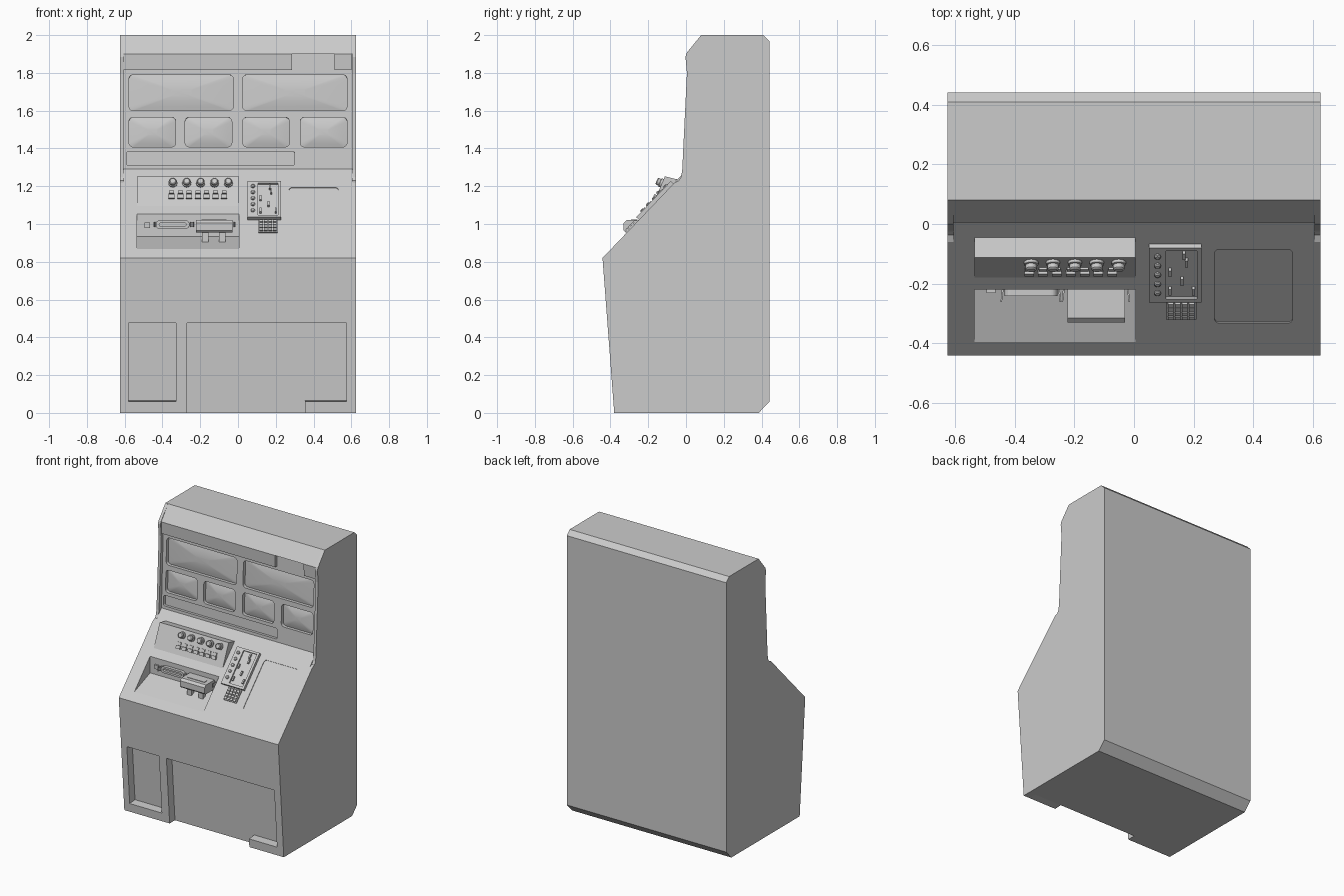
import bpy, bmesh, math
from mathutils import Vector

if "Cube" in bpy.data.objects:
    bpy.data.objects.remove(bpy.data.objects["Cube"])


def loft(name, rings, smooth=False):
    """Skin a stack of equal-length rings and cap both ends."""
    bm = bmesh.new()
    vs = [[bm.verts.new(p) for p in r] for r in rings]
    n = len(vs[0])
    for a, b in zip(vs, vs[1:]):
        for i in range(n):
            bm.faces.new((a[i], a[(i + 1) % n], b[(i + 1) % n], b[i]))
    bm.faces.new(vs[0])
    bm.faces.new(vs[-1])
    bmesh.ops.recalc_face_normals(bm, faces=bm.faces)
    me = bpy.data.meshes.new(name)
    bm.to_mesh(me)
    bm.free()
    ob = bpy.data.objects.new(name, me)
    bpy.context.collection.objects.link(ob)
    if smooth:
        bpy.ops.object.select_all(action='DESELECT')
        ob.select_set(True)
        bpy.context.view_layer.objects.active = ob
        bpy.ops.object.shade_smooth_by_angle(angle=math.radians(35))
    return ob


def prism(name, profile, x0, x1):
    return loft(name, [[(x, y, z) for y, z in profile] for x in (x0, x1)])


class Plane:
    """Slanted plane through two (y, z) points, addressed by x and world z."""
    def __init__(self, a, b):
        self.a, self.b = Vector((0, *a)), Vector((0, *b))
        self.u = (self.b - self.a).normalized()
        self.n = Vector((0, -self.u.z, self.u.y))

    def at(self, x, z, h):
        return Vector((x, 0, 0)) + self.a + self.u * ((z - self.a.z) / self.u.z) + self.n * h


def rounded(x0, x1, z0, z1, r):
    if r == 0:
        return [(x0, z0), (x1, z0), (x1, z1), (x0, z1)]
    pts = []
    for k, (cx, cz) in enumerate([(x1 - r, z1 - r), (x0 + r, z1 - r), (x0 + r, z0 + r), (x1 - r, z0 + r)]):
        for s in range(5):
            t = math.pi / 2 * (k + s / 4)
            pts.append((cx + r * math.cos(t), cz + r * math.sin(t)))
    return pts


def slab(name, pl, x0, x1, z0, z1, h0, h1, r=0):
    o = rounded(x0, x1, z0, z1, r)
    return loft(name, [[pl.at(x, z, h) for x, z in o] for h in (h0, h1)])


def knob(name, pl, x, z, stack, sides=12):
    """Round part built from (radius, height) steps."""
    rings = [[pl.at(x + r * math.cos(math.tau * i / sides),
                    z + r * math.sin(math.tau * i / sides) * pl.u.z, h)
              for i in range(sides)] for r, h in stack]
    return loft(name, rings, True)


def cut(ob, cutters):
    for c in cutters:
        c.hide_render = True
        m = ob.modifiers.new("cut", 'BOOLEAN')
        m.operation, m.solver, m.object = 'DIFFERENCE', 'EXACT', c
        bpy.context.view_layer.objects.active = ob
        bpy.ops.object.modifier_apply(modifier=m.name)
        bpy.data.objects.remove(c)


FRONT = Plane((-0.38, 0), (-0.442, 0.82))
DESK = Plane((-0.442, 0.82), (-0.06, 1.22))
WALL = Plane((0.007, 1.29), (0.03, 1.9))
KNOBS = Plane((-0.18, 1.093), (-0.112, 1.252))
TRAY = Plane((-0.22, 0.935), (-0.2201, 1.05))

# Cabinet core and side panels that stand proud of the screen wall
shell = [(0.08, 2), (0.41, 2), (0.442, 1.968), (0.442, 0.06), (0.385, 0),
         (-0.38, 0), (-0.442, 0.82), (-0.06, 1.22)]
core = prism("cabinet_core", shell + [(0.007, 1.29), (0.03, 1.9), (0.005, 1.9)], -0.605, 0.605)
flange = [(-0.037, 1.23), (-0.026, 1.25), (-0.02, 1.285), (0.005, 1.8), (-0.003, 1.885), (0.003, 1.905)]
for side, s in (("left", -1), ("right", 1)):
    prism(side + "_side_panel", shell + flange, s * 0.605, s * 0.625)

# Recesses: lower panels, tray, outlined desk panel, screens and strip
screens = [(-0.577, -0.025, 1.6, 1.79), (0.025, 0.577, 1.6, 1.79)]
screens += [(x, x + 0.247, 1.408, 1.565) for x in (-0.577, -0.28, 0.025, 0.33)]
cutters = [
    slab("cut", FRONT, -0.58, -0.328, 0.06, 0.475, -0.06, 0.1),
    slab("cut", FRONT, -0.27, 0.575, -0.1, 0.475, -0.06, 0.1),
    prism("cut", [(-0.22, 0.935), (-0.22, 1.2), (-0.5, 1.2), (-0.5, 0.829)], -0.535, 0.005),
    slab("cut", DESK, 0.27, 0.532, 0.935, 1.193, -0.004, 0.05, 0.015),
    slab("cut", WALL, -0.59, 0.3, 1.31, 1.384, -0.02, 0.1, 0.01),
]
cutters += [slab("cut", WALL, *s, -0.025, 0.1, 0.022) for s in screens]
cut(core, cutters)
slab("kick_block", FRONT, 0.355, 0.575, 0.0, 0.06, -0.061, 0)

# Slightly domed screen glass
for i, (x0, x1, z0, z1) in enumerate(screens):
    o = rounded(x0, x1, z0, z1, 0.022)
    cx, cz = (x0 + x1) / 2, (z0 + z1) / 2
    loft(f"screen_glass_{i + 1}",
         [[WALL.at(cx + (x - cx) * s, cz + (z - cz) * s, -0.024 + 0.016 * (1 - s * s)) for x, z in o]
          for s in (1, 0.8, 0.6, 0.4, 0.2)], True)

# Visor bar and end block under the hood
visor = [(0.005, 1.9), (0.01, 1.815), (0.05, 1.815), (0.05, 1.9)]
prism("visor_bar", visor, -0.605, 0.285)
prism("visor_end_block", visor, 0.51, 0.6)

# Raised wedge with knobs and two rows of buttons
prism("control_wedge", [(-0.045, 1.236), (-0.112, 1.252), (-0.18, 1.093)], -0.535, 0.005)
for i in range(5):
    knob("round_knob", KNOBS, -0.345 + i * 0.0735, 1.216,
         [(0.024, -0.005), (0.024, 0.01), (0.019, 0.012), (0.019, 0.026), (0.014, 0.031)])
for i in range(7):
    x = -0.352 + i * 0.0465
    slab("small_button", KNOBS, x - 0.013, x + 0.013, 1.16, 1.173, -0.002, 0.008)
    slab("large_button", KNOBS, x - 0.016, x + 0.016, 1.132, 1.153, -0.002, 0.014)

# Tray: slot with rim, little square button, holding fins
rim = slab("slot_rim", TRAY, -0.435, -0.257, 0.974, 1.02, -0.005, 0.022, 0.02)
cut(rim, [slab("cut", TRAY, -0.417, -0.275, 0.988, 1.006, 0.004, 0.1, 0.008)])
slab("square_button", TRAY, -0.495, -0.465, 0.98, 1.008, -0.005, 0.012)
for x, d in ((-0.437, -1), (-0.255, 1), (-0.232, -1), (-0.024, 1)):
    loft("holding_fin", [[(x, -0.215, z), (x + d * 0.006, -0.215, z), (x + d * 0.011, -0.262, z),
                          (x + d * 0.006, -0.262, z)] for z in (0.985, 1.01)])

# Dispenser box with slot plate and feet
prism("dispenser_box", [(-0.215, 0.955), (-0.215, 1.02), (-0.315, 1.02), (-0.33, 1.005), (-0.33, 0.965),
                        (-0.32, 0.955)], -0.223, -0.03)
prism("dispenser_slot_plate", [(-0.29, 1.015), (-0.26, 1.015), (-0.26, 1.023), (-0.29, 1.023)], -0.192, -0.06)
for x in (-0.19, -0.1):
    prism("dispenser_foot", [(-0.3, 0.9), (-0.27, 0.9), (-0.27, 0.96), (-0.3, 0.96)], x, x + 0.035)

# Switch panel: plate with sunken field, round buttons and small switches
plate = slab("switch_panel", DESK, 0.05, 0.227, 1.022, 1.213, -0.005, 0.02)
cut(plate, [slab("cut", DESK, 0.107, 0.211, 1.034, 1.203, 0.01, 0.1)])
for i in range(5):
    knob("panel_button", DESK, 0.079, 1.185 - i * 0.032, [(0.011, 0.015), (0.011, 0.026), (0.007, 0.029)], 10)
for x, z in ((0.168, 1.185), (0.176, 1.16), (0.12, 1.125), (0.161, 1.095), (0.12, 1.06), (0.2, 1.06)):
    slab("panel_switch", DESK, x - 0.005, x + 0.005, z - 0.011, z + 0.011, 0.005, 0.024)

# Number keypad
slab("keypad_base", DESK, 0.108, 0.209, 0.953, 1.018, -0.005, 0.008)
for i in range(4):
    for j in range(4):
        x, z = 0.114 + i * 0.0235, 0.957 + j * 0.0148
        slab("keypad_key", DESK, x, x + 0.0185, z, z + 0.011, 0.005, 0.016)
